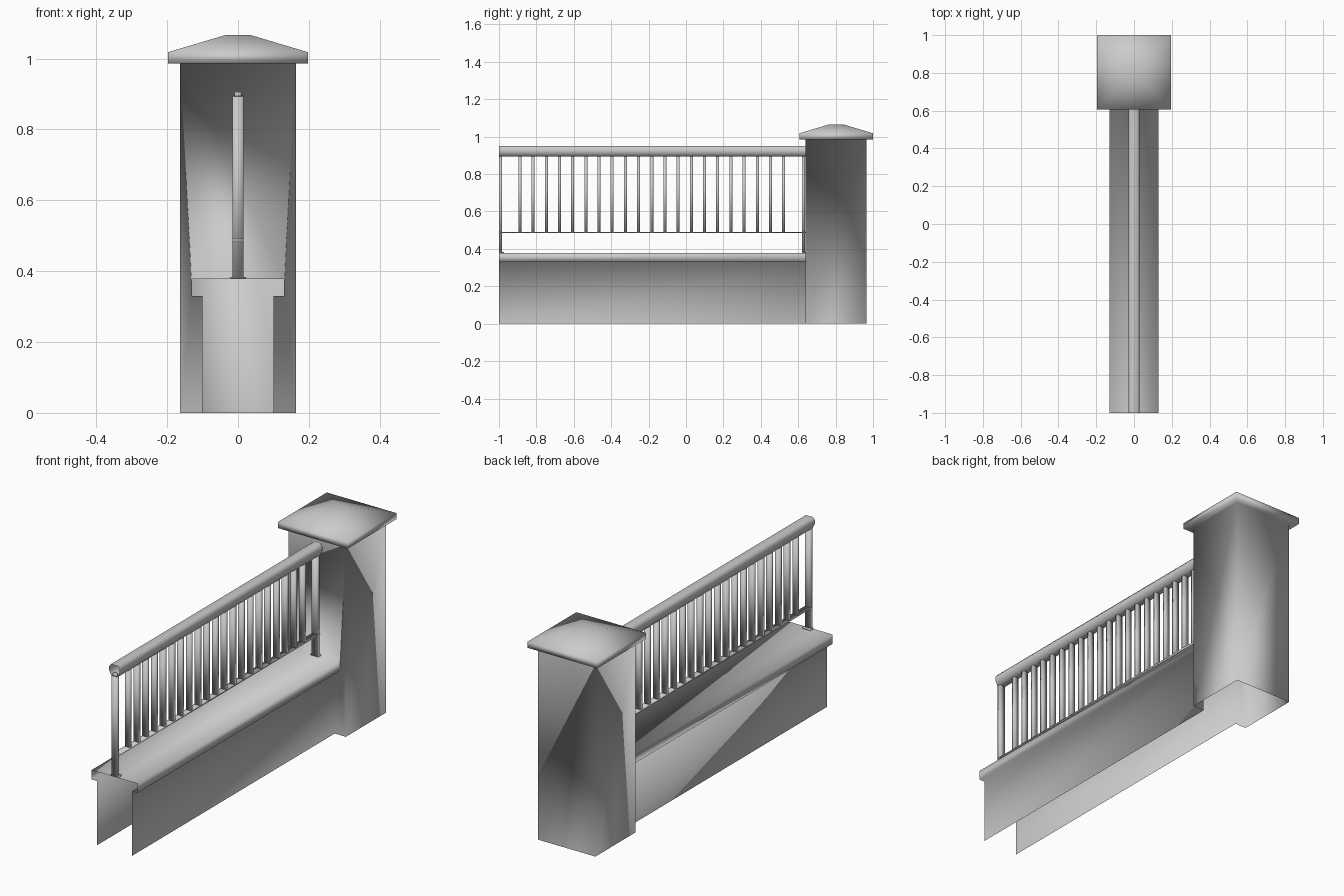
import bpy
import bmesh

cube = bpy.data.objects.get("Cube")
if cube:
    bpy.data.objects.remove(cube)

# One plain stone grey for everything
stone = bpy.data.materials.new("light_grey_stone")
stone.use_nodes = True
stone.diffuse_color = (0.6, 0.6, 0.6, 1)
stone.node_tree.nodes["Principled BSDF"].inputs["Base Color"].default_value = (0.6, 0.6, 0.6, 1)


def finish(bm, name):
    bmesh.ops.recalc_face_normals(bm, faces=bm.faces)
    for face in bm.faces:
        face.smooth = True
    mesh = bpy.data.meshes.new(name)
    bm.to_mesh(mesh)
    bm.free()
    mesh.materials.append(stone)
    obj = bpy.data.objects.new(name, mesh)
    bpy.context.collection.objects.link(obj)
    return obj


def box(name, half_x, y0, y1, z0, z1):
    bm = bmesh.new()
    bmesh.ops.create_cube(bm, size=1)
    for v in bm.verts:
        v.co.x *= 2 * half_x
        v.co.y = y0 + (v.co.y + 0.5) * (y1 - y0)
        v.co.z = z0 + (v.co.z + 0.5) * (z1 - z0)
    return finish(bm, name)


def mirrored(half):
    """Complete a half outline across x = 0."""
    return half + [(-x, z) for x, z in reversed(half)]


def bridge(bm, a, b, closed=True):
    for i in range(len(a) if closed else len(a) - 1):
        j = (i + 1) % len(a)
        bm.faces.new((a[i], a[j], b[j], b[i]))


FRONT, JOIN = -1.0, 0.64
PILLAR_Y, PILLAR_HALF = 0.803, 0.163
PILLAR_TOP = 0.986

# Hollow wall with overhanging coping, welded to the hollow pillar and its cap
bm = bmesh.new()
outline = mirrored([(0.1, 0), (0.1, 0.33), (0.13, 0.33), (0.13, 0.378)])
wall_front = [bm.verts.new((x, FRONT, z)) for x, z in outline]
wall_back = [bm.verts.new((x, JOIN, z)) for x, z in outline]
bridge(bm, wall_front, wall_back, closed=False)


def square_ring(half, z):
    corners = ((-1, -1), (1, -1), (1, 1), (-1, 1))
    return [bm.verts.new((sx * half, PILLAR_Y + sy * half, z)) for sx, sy in corners]


foot = square_ring(PILLAR_HALF, 0)
head = square_ring(PILLAR_HALF, PILLAR_TOP)
for i in (1, 2, 3):
    j = (i + 1) % 4
    bm.faces.new((foot[i], foot[j], head[j], head[i]))
# Pillar front, open where the wall runs into it
bm.faces.new([foot[0], head[0], head[1], foot[1]] + wall_back)

# Cap: soffit, rim, slopes and small flat top
rings = [head]
for half, z in ((0.197, PILLAR_TOP), (0.197, 1.018), (0.036, 1.066)):
    rings.append(square_ring(half, z))
for lower, upper in zip(rings, rings[1:]):
    bridge(bm, lower, upper)
bm.faces.new(rings[-1])
finish(bm, "wall_and_pillar")

# Handrail: chamfered tube, open at the ends
bm = bmesh.new()
outline = mirrored([(0.018, 0.893), (0.03, 0.917), (0.03, 0.936), (0.02, 0.95)])
ends = [[bm.verts.new((x, y, z)) for x, z in outline] for y in (FRONT, JOIN)]
bridge(bm, *ends)
finish(bm, "handrail")

# Thin lower rail
box("lower_rail", 0.016, FRONT, JOIN, 0.484, 0.491)

# End posts with foot plates and top tenons
for name, y in (("front_post", -0.992), ("back_post", 0.627)):
    box(name, 0.016, y - 0.008, y + 0.008, 0.378, 0.893)
    box(name + "_tenon", 0.01, y - 0.008, y + 0.008, 0.893, 0.905)
    box(name + "_foot", 0.022, y - 0.008, y + 0.018 * (1 if y < 0 else 0.7), 0.378, 0.384)

# Balusters
COUNT, FIRST, LAST = 21, -0.888, 0.522
for i in range(COUNT):
    y = FIRST + (LAST - FIRST) * i / (COUNT - 1)
    box(f"baluster_{i + 1}", 0.014, y - 0.008, y + 0.008, 0.489, 0.895)
